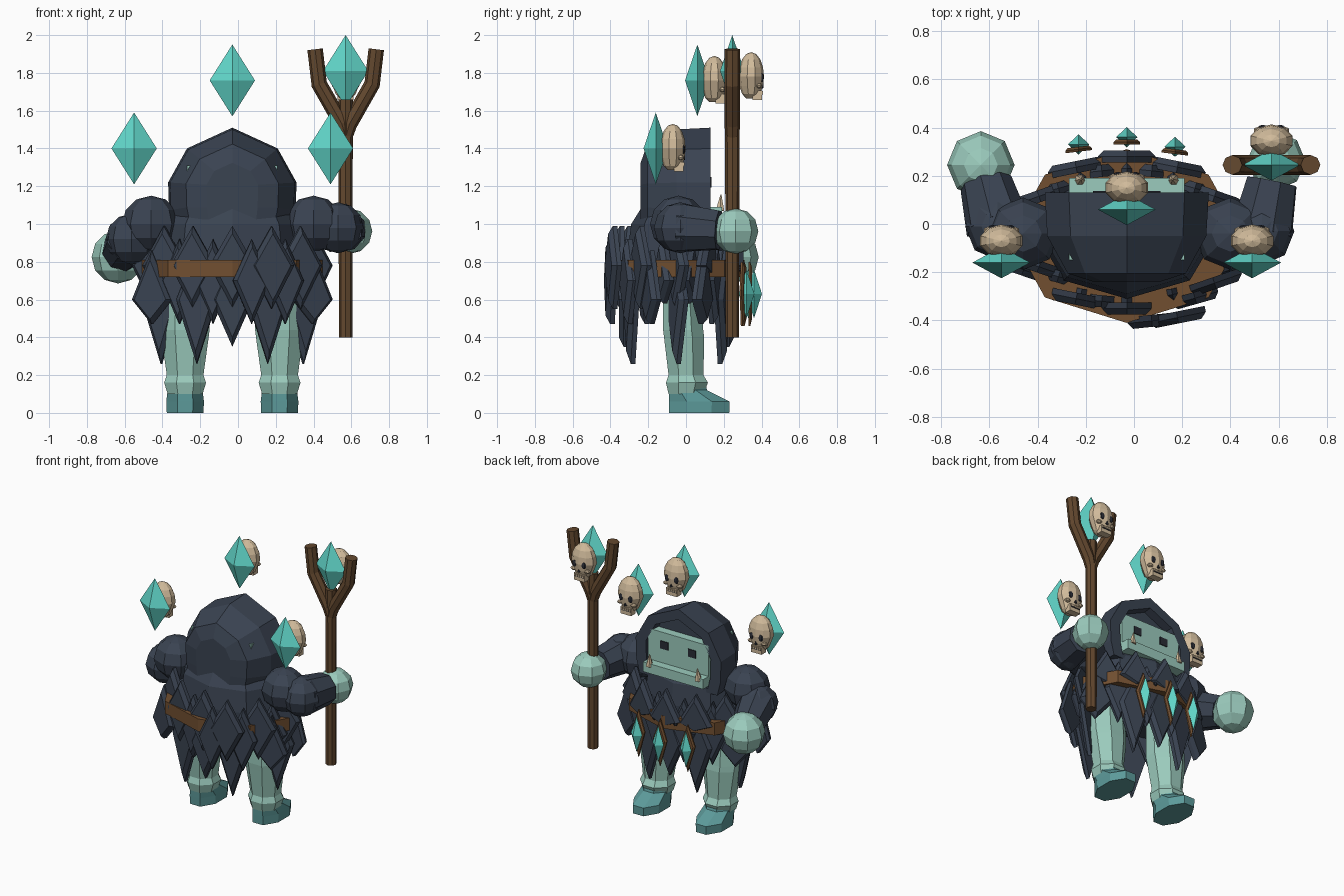
import bpy, bmesh, math
from mathutils import Vector, Matrix

if "Cube" in bpy.data.objects:
    bpy.data.objects.remove(bpy.data.objects["Cube"])

CX, CY = -0.03, -0.05   # body axis


def material(name, r, g, b):
    m = bpy.data.materials.new(name)
    m.use_nodes = True
    m.diffuse_color = (r, g, b, 1)
    m.node_tree.nodes["Principled BSDF"].inputs["Base Color"].default_value = (r, g, b, 1)
    return m


NAVY = material("navy cloth", 0.042, 0.056, 0.083)
SKIN = material("pale teal skin", 0.33, 0.6, 0.51)
BOOT = material("dark teal boot", 0.11, 0.33, 0.33)
GEM = material("turquoise crystal", 0.12, 0.68, 0.59)
WOOD = material("brown wood", 0.125, 0.065, 0.028)
LEATHER = material("brown leather", 0.165, 0.078, 0.03)
BONE = material("bone", 0.64, 0.5, 0.33)
DARK = material("dark hollow", 0.022, 0.025, 0.035)


def finish(name, bm, mat):
    bmesh.ops.recalc_face_normals(bm, faces=bm.faces)
    me = bpy.data.meshes.new(name)
    bm.to_mesh(me)
    bm.free()
    me.materials.append(mat)
    ob = bpy.data.objects.new(name, me)
    bpy.context.collection.objects.link(ob)
    return ob


def loft(name, rings, mat):
    """Skin a list of equal-sized rings and cap both ends."""
    bm = bmesh.new()
    vs = [[bm.verts.new(p) for p in ring] for ring in rings]
    n = len(vs[0])
    for a, b in zip(vs, vs[1:]):
        for i in range(n):
            j = (i + 1) % n
            bm.faces.new((a[i], a[j], b[j], b[i]))
    bm.faces.new(vs[0])
    bm.faces.new(vs[-1])
    return finish(name, bm, mat)


def ellipse(cx, cy, z, rx, ry, n=8, phase=0.0):
    angles = [2 * math.pi * i / n + phase for i in range(n)]
    return [(cx + rx * math.cos(a), cy + ry * math.sin(a), z) for a in angles]


def tube(name, points, radii, mat, n=8):
    """Tube through points, each ring square to the path."""
    pts = [Vector(p) for p in points]
    rings = []
    for i, p in enumerate(pts):
        d = (pts[min(i + 1, len(pts) - 1)] - pts[max(i - 1, 0)]).normalized()
        side = d.cross(Vector((0, 1, 0.01))).normalized()
        up = side.cross(d)
        rings.append([p + radii[i] * (side * math.cos(t) + up * math.sin(t))
                      for t in (2 * math.pi * k / n for k in range(n))])
    return loft(name, rings, mat)


def ball(name, c, size, mat, u=8, v=6):
    bm = bmesh.new()
    bmesh.ops.create_uvsphere(bm, u_segments=u, v_segments=v, radius=1,
                              matrix=Matrix.Translation(c) @ Matrix.Diagonal((*size, 1)))
    return finish(name, bm, mat)


def box(name, c, size, mat):
    bm = bmesh.new()
    bmesh.ops.create_cube(bm, size=1, matrix=Matrix.Translation(c) @ Matrix.Diagonal((*size, 1)))
    return finish(name, bm, mat)


def crystal(name, c, w, d, h):
    bm = bmesh.new()
    x, y, z = c
    waist = [bm.verts.new(p) for p in ellipse(x, y, z, w, d, 4)]
    for tip in (bm.verts.new((x, y, z + h)), bm.verts.new((x, y, z - h))):
        for i in range(4):
            bm.faces.new((waist[i], waist[(i + 1) % 4], tip))
    return finish(name, bm, GEM)


def feather(name, pos, normal, top, mid, low, w, mat, thick=0.05):
    """Upright kite-shaped plate whose outer face is a little smaller."""
    nrm = Vector((*normal, 0)).normalized()
    side = Vector((-nrm.y, nrm.x, 0))
    base = Vector((*pos, mid))
    kite = [(0, top - mid), (w, 0), (0, low - mid), (-w, 0)]
    rings = [[base + side * s * k + nrm * o + Vector((0, 0, z * k)) for s, z in kite]
             for o, k in ((-thick / 2, 1), (0, 1), (thick / 2, 0.8))]
    return loft(name, rings, mat)


# Torso and belt
loft("torso", [ellipse(CX, CY, z, rx, ry) for z, rx, ry in
               ((0.69, 0.37, 0.25), (0.85, 0.37, 0.26), (1.0, 0.35, 0.24), (1.08, 0.3, 0.19))], NAVY)
loft("belt", [ellipse(CX, CY, z, 0.48, 0.36) for z in (0.72, 0.81)], LEATHER)
for s in (-1, 1):
    for f in (0.25, 0.7):
        ball("belt_stud", (CX + s * 0.34 * f, CY + 0.36 - 0.105 * f, 0.765), (0.016, 0.01, 0.016), DARK, 6, 4)

# Feather cloak: name, turn, rx, ry, top, widest, bottom, half width
layers = (("upper_feather", 0, 0.42, 0.30, 0.99, 0.78, 0.55, 0.12),
          ("middle_feather", 0.5, 0.40, 0.28, 0.92, 0.7, 0.47, 0.1),
          ("lower_feather", 0, 0.38, 0.28, 0.86, 0.6, 0.26, 0.11))
for name, turn, rx, ry, top, mid, low, w in layers:
    for i in range(12):
        a = math.radians(30 * (i + turn) - 90)
        c, s = math.cos(a), math.sin(a)
        tip, kx, ky = low, 1.0, 1.0
        if name == "lower_feather":
            if i in (0, 6):
                tip = 0.35
            elif i % 2 == 0:
                tip, kx = 0.47, 1.3
        elif s < -0.4:      # one side overlaps the belt, the other tucks behind it
            ky = 1.3 if c > 0.1 else 0.85 if s > -0.8 else 1.0
        elif s > 0.4 and name == "upper_feather":
            tip, ky = 0.73, 1.1     # short collar above the belt
        elif name == "middle_feather" and abs(s) < 0.4:
            tip = 0.58
        facing = (0.4 * c, 1 if s > 0.01 else -1)
        feather(name, (CX + kx * rx * c, CY + ky * ry * s), facing, top, mid, tip, w, NAVY)

# Pendants on the belt
for x, y in ((-0.23, 0.31), (-0.03, 0.34), (0.17, 0.3)):
    feather("pendant_backing", (x, y), ((x - CX) * 0.6, 1), 0.8, 0.65, 0.46, 0.055, LEATHER, 0.02)
    crystal("pendant_crystal", (x, y + 0.02, 0.63), 0.044, 0.042, 0.13)

# Hood: arch-shaped rings from the back to the rim, then into the opening
half = [(0.24, 1.40), (0.34, 1.22), (0.335, 1.07), (0.31, 0.97)]
arch = [(0, 1.51)] + half + [(-x, z) for x, z in reversed(half)]


def arch_ring(y, k):
    return [(CX + x * k, y, 1.2 + (z - 1.2) * (k if z > 1.2 else max(k, 0.86))) for x, z in arch]


loft("hood", [arch_ring(y, k) for y, k in
              ((-0.24, 0.4), (-0.205, 0.72), (-0.05, 0.97), (0.13, 1.0), (0.13, 0.76), (0.07, 0.74))], NAVY)

# Head
box("head", (CX, -0.01, 1.17), (0.48, 0.28, 0.28), SKIN)
box("jaw", (CX, 0.135, 1.055), (0.48, 0.11, 0.07), SKIN)
for s in (-1, 1):
    box("eye", (CX + s * 0.11, 0.131, 1.22), (0.06, 0.01, 0.055), DARK)
    tube("fang", [(CX + s * 0.195, 0.18, 1.07), (CX + s * 0.19, 0.185, 1.155)], (0.026, 0.003), BONE, 6)

# Arms
arms = (("left", (0.40, -0.04, 1.0), (0.53, -0.03, 0.98), (0.59, 0.262, 0.962), 0.121),
        ("right", (-0.46, -0.04, 1.0), (-0.565, -0.01, 0.92), (-0.635, 0.245, 0.825), 0.14))
for side, shoulder, elbow, hand, r in arms:
    ball(side + "_shoulder", shoulder, (0.155, 0.15, 0.15), NAVY)
    ball(side + "_elbow", elbow, (0.135, 0.14, 0.135), NAVY)
    wrist = Vector(elbow).lerp(Vector(hand), 0.7)
    tube(side + "_forearm", [elbow, wrist], (0.135, 0.11), NAVY)
    ball(side + "_hand", hand, (r, r, r), SKIN)

# Legs and boots
for side, x in (("right", -0.28), ("left", 0.22)):
    loft(side + "_leg", [ellipse(x, y, z, rx, ry, 8, math.pi / 8) for z, y, rx, ry in
                         ((0.1, 0, 0.1, 0.1), (0.16, 0.005, 0.12, 0.12), (0.2, 0, 0.105, 0.1),
                          (0.4, -0.01, 0.135, 0.115), (0.44, -0.015, 0.14, 0.115),
                          (0.69, -0.025, 0.135, 0.105))], SKIN)
    loft(side + "_boot", [ellipse(x, y, z, rx, ry, 8, math.pi / 8) for z, y, rx, ry in
                          ((0, 0.07, 0.105, 0.172), (0.06, 0.07, 0.108, 0.174),
                           (0.12, 0.01, 0.1, 0.11), (0.145, 0.005, 0.105, 0.108))], BOOT)

# Forked staff
SX, SY = 0.57, 0.245
tube("staff", [(SX, SY, 0.4), (SX, SY, 1.66)], (0.036, 0.038), WOOD)
for s in (-1, 1):
    tube("staff_prong", [(SX, SY, 1.46), (SX + s * 0.02, SY, 1.53), (SX + s * 0.14, SY, 1.74),
                         (SX + s * 0.162, SY, 1.925)], (0.036, 0.042, 0.042, 0.041), WOOD)


def skull(x, y, z):
    ob = ball("skull", (0, 0, 0), (0.092, 0.068, 0.13), BONE, 10, 8)
    for v in ob.data.vertices:      # narrow the cheeks and flatten the chin
        if v.co.z < -0.03:
            v.co.x *= 0.85
            v.co.z = max(v.co.z, -0.115)
    ob.location = (x, y, z)
    box("skull_jaw", (x, y + 0.032, z - 0.098), (0.085, 0.05, 0.05), BONE)
    box("skull_mouth", (x, y + 0.057, z - 0.092), (0.075, 0.006, 0.008), DARK)
    for i in range(5):
        box("skull_tooth", (x + (i - 2) * 0.016, y + 0.057, z - 0.083), (0.012, 0.012, 0.016), BONE)
    for s in (-1, 1):
        ball("skull_eye", (x + s * 0.036, y + 0.056, z - 0.005), (0.018, 0.01, 0.024), DARK, 8, 6)
        ball("skull_cheek", (x + s * 0.052, y + 0.042, z - 0.048), (0.024, 0.018, 0.014), BONE, 6, 4)
    feather("skull_nose", (x, y + 0.062), (0, 1), z - 0.03, z - 0.055, z - 0.062, 0.011, DARK, 0.008)


# Floating crystals, each backed by a skull
for x, y, z in ((-0.55, -0.16, 1.40), (0.49, -0.16, 1.40), (-0.03, 0.06, 1.76), (SX, SY, 1.81)):
    crystal("floating_crystal", (x, y, z), 0.12, 0.065, 0.19)
    skull(x, y + (0.1 if z > 1.8 else 0.09), min(z, 1.78))
